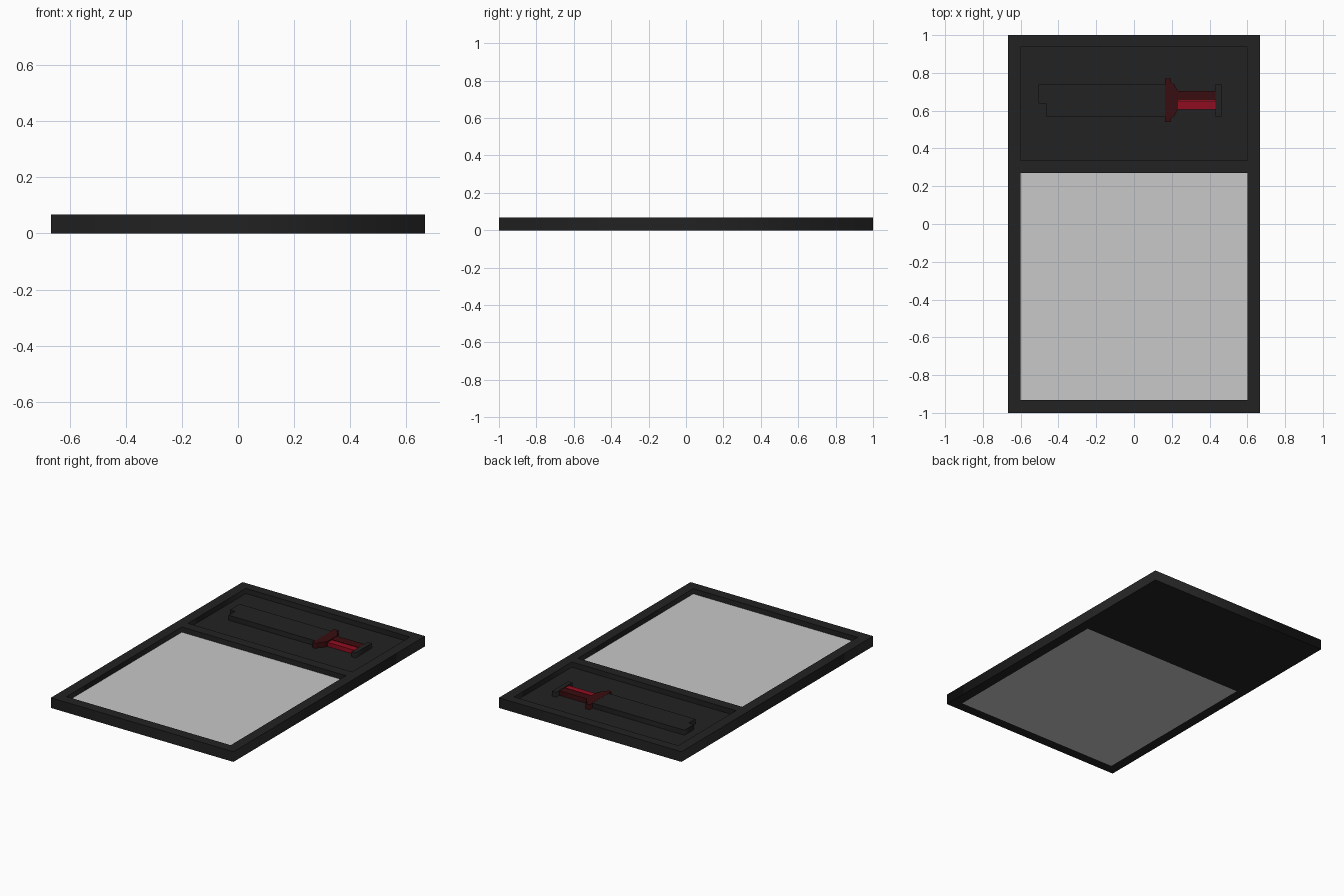
import bpy

if "Cube" in bpy.data.objects:
    bpy.data.objects.remove(bpy.data.objects["Cube"])


def mat(name, rgb):
    m = bpy.data.materials.new(name)
    m.diffuse_color = (*rgb, 1)
    m.use_nodes = True
    m.node_tree.nodes["Principled BSDF"].inputs["Base Color"].default_value = m.diffuse_color
    return m


BLACK = mat("black", (0.016, 0.016, 0.016))
GREY = mat("light grey", (0.58, 0.58, 0.58))
MAROON = mat("dark red", (0.042, 0.004, 0.005))
RED = mat("red", (0.28, 0.004, 0.014))


def rect(x0, x1, y0, y1):
    return [(x0, y0), (x1, y0), (x1, y1), (x0, y1)]


def slab(name, loops, z0, z1, material):
    """Extrude flat outlines (inner loops become holes) from z0 to z1."""
    cu = bpy.data.curves.new(name, 'CURVE')
    cu.dimensions = '2D'
    cu.fill_mode = 'BOTH'
    cu.extrude = (z1 - z0) / 2
    for loop in loops:
        s = cu.splines.new('POLY')
        s.points.add(len(loop) - 1)
        for p, (x, y) in zip(s.points, loop):
            p.co = (x, y, 0, 1)
        s.use_cyclic_u = True
    tmp = bpy.data.objects.new(name + "_outline", cu)
    bpy.context.collection.objects.link(tmp)
    bpy.context.view_layer.update()
    dg = bpy.context.evaluated_depsgraph_get()
    me = bpy.data.meshes.new_from_object(tmp.evaluated_get(dg))
    bpy.data.objects.remove(tmp)
    me.materials.clear()
    me.materials.append(material)
    for v in me.vertices:
        v.co.z += (z0 + z1) / 2
    ob = bpy.data.objects.new(name, me)
    bpy.context.collection.objects.link(ob)
    return ob


TOP, MID = 0.067, 0.033
lower = rect(-0.6, 0.6, -0.933, 0.27)
upper = rect(-0.6, 0.6, 0.335, 0.938)

# Frame with two openings, the pane and the tray floor
slab("frame", [rect(-0.667, 0.667, -1, 1), lower, upper], 0, TOP, BLACK)
slab("pane", [lower], 0, MID, GREY)
slab("tray_floor", [upper], 0, MID, BLACK)

# Sword lying in the tray: notched blade, stepped guard, grip, end cap
slab("blade", [[(-0.467, 0.57), (0.17, 0.57), (0.17, 0.738), (-0.505, 0.738),
                (-0.505, 0.638), (-0.467, 0.638)]], MID, 0.066, BLACK)
half = [(0.165, 0.115), (0.195, 0.115), (0.195, 0.095), (0.213, 0.083),
        (0.232, 0.05)]
CY = 0.655
slab("guard", [[(x, CY + d) for x, d in half] +
               [(x, CY - d) for x, d in reversed(half)]], MID, TOP, MAROON)
slab("grip", [rect(0.23, 0.432, 0.648, 0.705)], MID, 0.064, MAROON)
slab("grip_panel", [rect(0.23, 0.432, 0.605, 0.648)], MID, 0.060, RED)
slab("grip_groove", [rect(0.235, 0.43, 0.652, 0.657)], 0.063, 0.065, RED)
slab("end_cap", [rect(0.432, 0.462, 0.57, 0.738)], MID, 0.066, BLACK)
